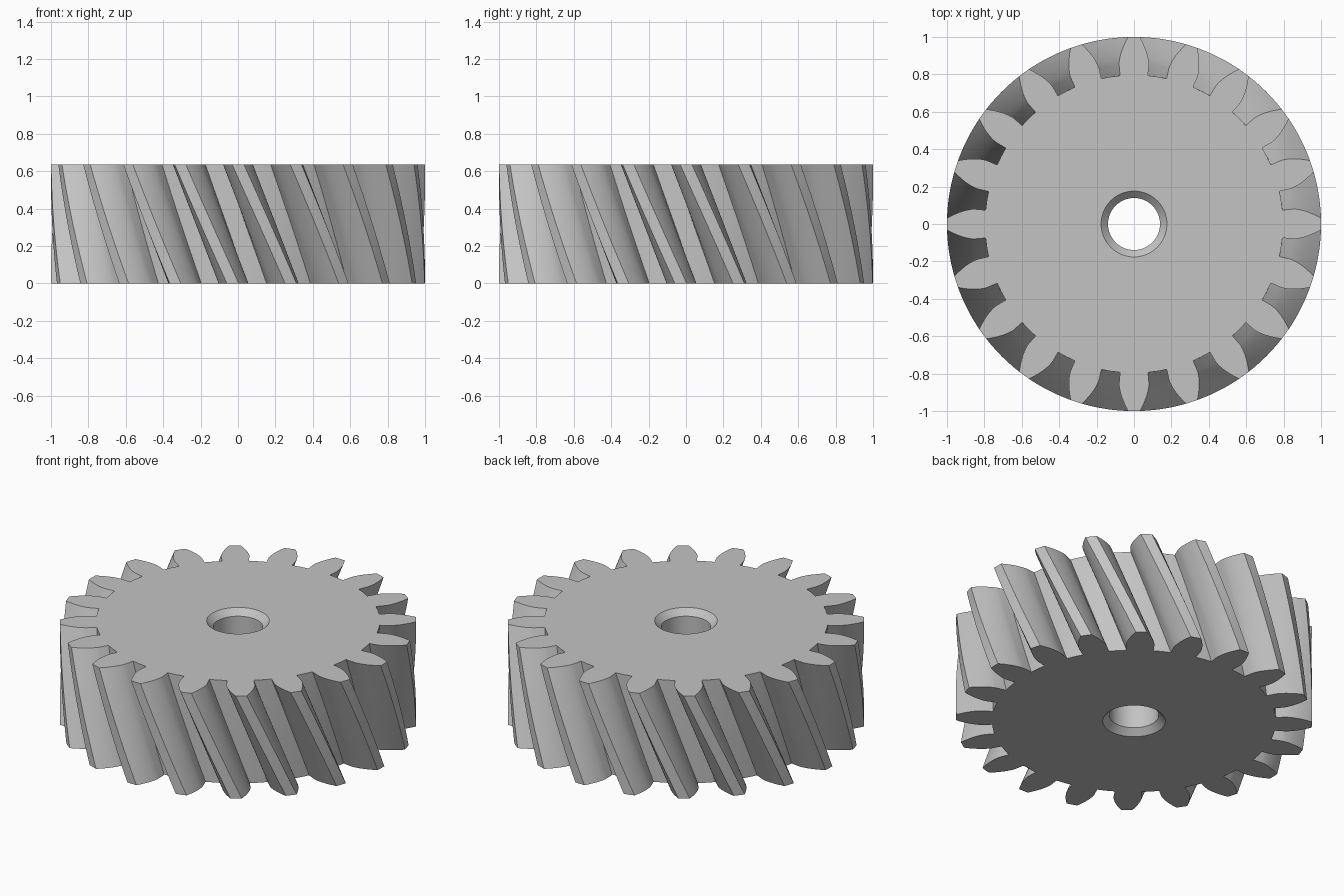
import bpy
import bmesh
from math import acos, cos, pi, radians, sin, tan

cube = bpy.data.objects.get("Cube")
if cube:
    bpy.data.objects.remove(cube, do_unlink=True)

# Gear proportions
TEETH = 20
HEIGHT = 0.636
TIP_R = 1.0
PITCH_R = TIP_R * TEETH / (TEETH + 2)
ROOT_R = 0.797
PRESSURE = radians(20)
BASE_R = PITCH_R * cos(PRESSURE)
TWIST = radians(16.4)
LAYERS = 16
BORE_R, CHAMFER = 0.139, 0.037


def involute(angle):
    return tan(angle) - angle


# Half of a tooth as (radius, angle from the tooth centre), root to tip
base_half = pi / TEETH / 2 + involute(PRESSURE)
STEPS = 8
flank = [(ROOT_R, base_half)]
for i in range(STEPS + 1):
    r = BASE_R + (TIP_R - BASE_R) * i / STEPS
    flank.append((r, base_half - involute(acos(BASE_R / r))))

# Full tooth: rising flank, crown, falling flank, groove floor
tooth = [(r, -a) for r, a in flank] + [(TIP_R, 0)]
tooth += [(r, a) for r, a in reversed(flank)] + [(ROOT_R, pi / TEETH)]
outline = [(r, a + 2 * pi * k / TEETH) for k in range(TEETH) for r, a in tooth]

bm = bmesh.new()


def ring(points, z, turn=0):
    return [bm.verts.new((r * cos(a + turn), r * sin(a + turn), z))
            for r, a in points]


def skin(rings):
    for low, high in zip(rings, rings[1:]):
        for i in range(len(low)):
            j = (i + 1) % len(low)
            bm.faces.new((low[i], low[j], high[j], high[i]))


def loop_edges(verts):
    return [bm.edges.get((verts[i - 1], verts[i])) for i in range(len(verts))]


# Helical teeth
teeth = [ring(outline, HEIGHT * i / LAYERS, TWIST * (1 - i / LAYERS))
         for i in range(LAYERS + 1)]
skin(teeth)

# Bore with a chamfer at both ends
bore_profile = [(BORE_R + CHAMFER, 0), (BORE_R, CHAMFER),
                (BORE_R, HEIGHT - CHAMFER), (BORE_R + CHAMFER, HEIGHT)]
bore = [ring([(r, 2 * pi * i / 64) for i in range(64)], z)
        for r, z in bore_profile]
skin(bore)

# Flat end faces between the outline and the bore
for end, normal in ((0, (0, 0, -1)), (-1, (0, 0, 1))):
    bmesh.ops.triangle_fill(bm, use_beauty=True, normal=normal,
                            edges=loop_edges(teeth[end]) + loop_edges(bore[end]))
bmesh.ops.recalc_face_normals(bm, faces=bm.faces[:])

mesh = bpy.data.meshes.new("helical_gear")
bm.to_mesh(mesh)
bm.free()
gear = bpy.data.objects.new("helical_gear", mesh)
bpy.context.collection.objects.link(gear)

# Plain grey metal colour
grey = bpy.data.materials.new("light_grey")
grey.use_nodes = True
colour = (0.55, 0.55, 0.55, 1)
grey.diffuse_color = colour
grey.node_tree.nodes["Principled BSDF"].inputs["Base Color"].default_value = colour
mesh.materials.append(grey)

bpy.ops.object.select_all(action="DESELECT")
gear.select_set(True)
bpy.context.view_layer.objects.active = gear
bpy.ops.object.shade_smooth_by_angle(angle=radians(25))
